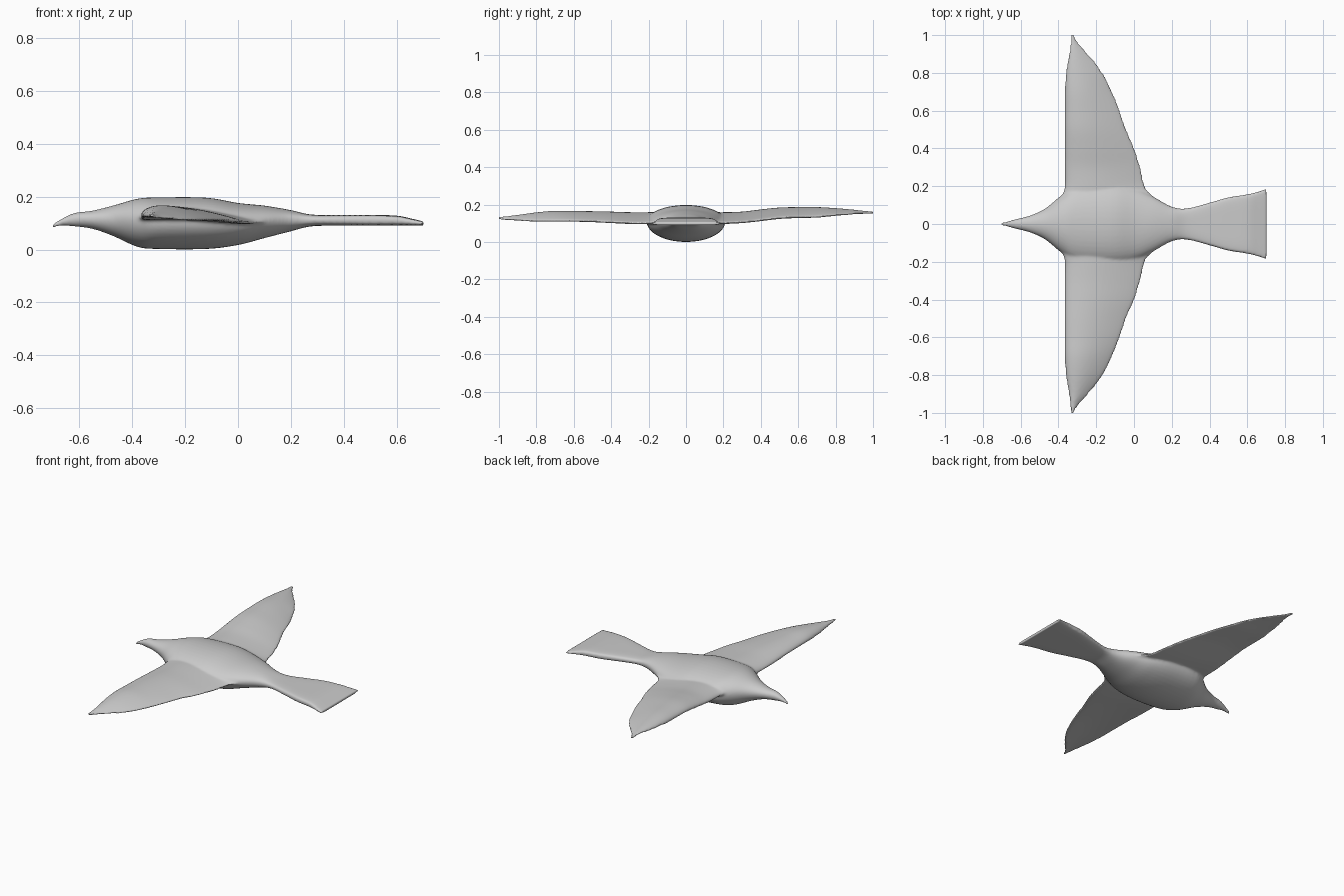
import bpy, bmesh, math

cube = bpy.data.objects.get("Cube")
if cube:
    bpy.data.objects.remove(cube, do_unlink=True)

RING = 40


def resample(rows, steps=5):
    """Smooth rows of station values with a Catmull-Rom spline."""
    out = []
    for i in range(len(rows) - 1):
        a, b, c, d = (rows[max(0, min(len(rows) - 1, i + k))] for k in (-1, 0, 1, 2))
        for s in range(steps):
            t = s / steps
            out.append([q + 0.5 * t * (r - p + t * (2 * p - 5 * q + 4 * r - w + t * (3 * (q - r) + w - p)))
                        for p, q, r, w in zip(a, b, c, d)])
    return out + [list(rows[-1])]


def power(v, e):
    return math.copysign(abs(v) ** e, v)


def loft(bm, rings):
    """Skin a list of closed rings and cap both ends."""
    loops = [[bm.verts.new(p) for p in ring] for ring in rings]
    for a, b in zip(loops, loops[1:]):
        for i in range(RING):
            j = (i + 1) % RING
            bm.faces.new((a[i], a[j], b[j], b[i]))
    bm.faces.new(loops[0][::-1])
    bm.faces.new(loops[-1])


def body_ring(x, half, top, bottom, square):
    """Rounded section across the body; widest a little above its middle."""
    mid = bottom + 0.55 * (top - bottom)
    ring = []
    for i in range(RING):
        a = math.tau * i / RING
        s, c = power(math.sin(a), 2 / square), power(math.cos(a), 2 / square)
        ring.append((x, half * c, mid + s * (top - mid if s > 0 else mid - bottom)))
    return ring


def wing_ring(y, lead, trail, top, bottom):
    """Arched aerofoil section, blunt in front and thin behind."""
    ring = []
    height = top - bottom
    for i in range(RING):
        a = math.tau * i / RING
        u = 0.5 - 0.5 * math.cos(a)
        arch = bottom + height * (0.42 + 0.30 * math.sin(math.pi * u ** 0.7) - 0.22 * u)
        thick = max(0.007, height * 0.36 * (1 - 0.5 * u))
        ring.append((lead + (trail - lead) * u, y, arch + thick * power(math.sin(a), 0.8)))
    return ring


# Head, body and fanned tail: x, half width, top, bottom, squareness
body = [(-0.705, 0.006, 0.094, 0.078, 2), (-0.67, 0.014, 0.115, 0.09, 2),
        (-0.62, 0.027, 0.138, 0.087, 2), (-0.55, 0.045, 0.147, 0.078, 2),
        (-0.47, 0.082, 0.167, 0.05, 2), (-0.38, 0.155, 0.192, 0.01, 2),
        (-0.30, 0.20, 0.197, 0.002, 2), (-0.12, 0.21, 0.196, 0.002, 2),
        (0.0, 0.19, 0.176, 0.017, 2), (0.10, 0.145, 0.166, 0.043, 2),
        (0.20, 0.092, 0.149, 0.069, 2.3), (0.28, 0.083, 0.132, 0.088, 3),
        (0.40, 0.113, 0.131, 0.09, 4), (0.50, 0.141, 0.131, 0.09, 5),
        (0.60, 0.157, 0.128, 0.09, 5), (0.66, 0.173, 0.116, 0.09, 5),
        (0.702, 0.188, 0.106, 0.09, 5)]

# Wing outline shared by both sides: span, leading x, trailing x
outline = [(0.0, -0.42, 0.20), (0.10, -0.415, 0.16), (0.15, -0.383, 0.10),
           (0.20, -0.367, 0.06), (0.30, -0.367, 0.035), (0.40, -0.367, 0.003),
           (0.50, -0.367, -0.04), (0.60, -0.367, -0.075), (0.70, -0.367, -0.115),
           (0.80, -0.36, -0.165), (0.90, -0.345, -0.24), (0.96, -0.337, -0.295),
           (1.004, -0.335, -0.32)]

# Upper and lower limits of each wing along the span
left_z = [(0.165, 0.09), (0.165, 0.09), (0.165, 0.09), (0.165, 0.085), (0.168, 0.09),
          (0.18, 0.10), (0.19, 0.112), (0.192, 0.117), (0.192, 0.12), (0.185, 0.132),
          (0.175, 0.143), (0.167, 0.148), (0.163, 0.149)]
right_z = [(0.165, 0.09), (0.165, 0.09), (0.165, 0.09), (0.165, 0.085), (0.165, 0.085),
           (0.168, 0.09), (0.17, 0.095), (0.171, 0.098), (0.172, 0.098), (0.163, 0.10),
           (0.148, 0.107), (0.14, 0.114), (0.137, 0.118)]

bm = bmesh.new()
loft(bm, [body_ring(*row) for row in resample(body)])
for side, heights in ((1, left_z), (-1, right_z)):
    rows = resample([o + h for o, h in zip(outline, heights)])
    loft(bm, [wing_ring(side * r[0], *r[1:]) for r in rows])
bmesh.ops.recalc_face_normals(bm, faces=bm.faces)

mesh = bpy.data.meshes.new("flying_bird")
bm.to_mesh(mesh)
bm.free()
bird = bpy.data.objects.new("flying_bird", mesh)
bpy.context.collection.objects.link(bird)

# Plain grey skin
grey = bpy.data.materials.new("plain_grey")
grey.use_nodes = True
colour = (0.6, 0.6, 0.6, 1)
grey.diffuse_color = colour
grey.node_tree.nodes["Principled BSDF"].inputs["Base Color"].default_value = colour
mesh.materials.append(grey)

# Fuse the wings into the body and soften the joins
remesh = bird.modifiers.new("fuse", 'REMESH')
remesh.mode = 'VOXEL'
remesh.voxel_size = 0.007
remesh.use_smooth_shade = True
soften = bird.modifiers.new("soften", 'SMOOTH')
soften.factor = 0.5
soften.iterations = 6

bpy.context.view_layer.objects.active = bird
bird.select_set(True)
bpy.ops.object.shade_smooth()
